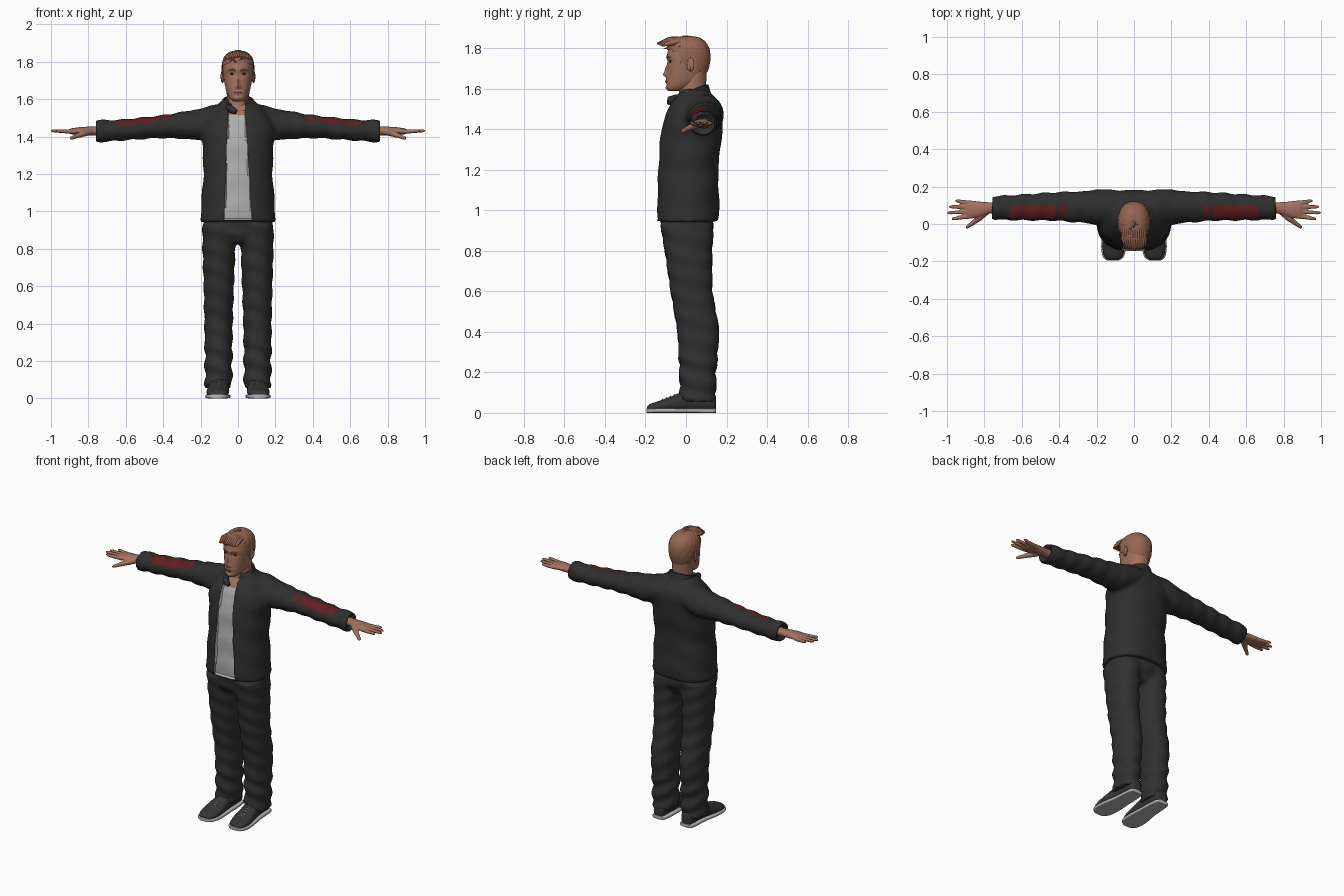
import bpy, bmesh, math, random
from mathutils import Vector, Matrix

if "Cube" in bpy.data.objects:
    bpy.data.objects.remove(bpy.data.objects["Cube"])

random.seed(4)


def mat(name, r, g, b):
    m = bpy.data.materials.new(name)
    m.diffuse_color = (r, g, b, 1)
    m.use_nodes = True
    m.node_tree.nodes["Principled BSDF"].inputs["Base Color"].default_value = m.diffuse_color
    return m


JACKET = mat("jacket charcoal", .028, .028, .029)
TROUSER = mat("trouser charcoal", .030, .030, .031)
SHIRT = mat("shirt grey", .42, .43, .42)
SKIN = mat("skin", .36, .165, .11)
LIP = mat("lip", .27, .10, .075)
HAIR = mat("hair", .30, .13, .08)
RED = mat("sleeve red", .13, .013, .014)
SHOE = mat("shoe dark", .035, .035, .037)
SOLE = mat("sole pale grey", .45, .45, .45)
EYE = mat("eye dark", .06, .045, .04)


def skin(bm, rings):
    """Bridge closed rings of points and cap both ends."""
    vs = [[bm.verts.new(p) for p in r] for r in rings]
    n = len(vs[0])
    for a, b in zip(vs, vs[1:]):
        for i in range(n):
            bm.faces.new((a[i], a[(i + 1) % n], b[(i + 1) % n], b[i]))
    bm.faces.new(vs[0][::-1])
    bm.faces.new(vs[-1])


def catmull(rows, k):
    out = []
    for i in range(len(rows) - 1):
        p = [rows[max(0, min(len(rows) - 1, i + j))] for j in (-1, 0, 1, 2)]
        for s in range(k):
            t = s / k
            out.append([.5 * (2 * b + (c - a) * t + (2 * a - 5 * b + 4 * c - d) * t * t
                              + (3 * b - a - 3 * c + d) * t ** 3) for a, b, c, d in zip(*p)])
    return out + [rows[-1]]


def loft(bm, rows, axis="z", n=32, k=1, e=2.0, side=1):
    """Rows are (position, centre a, radius a, centre b, radius b) along an axis."""
    rings = []
    for t, ca, ra, cb, rb in (catmull(rows, k) if k > 1 else rows):
        ring = []
        for i in range(n):
            th = 2 * math.pi * i / n
            c, s = math.cos(th), math.sin(th)
            a = ca + ra * math.copysign(abs(c) ** (2 / e), c)
            b = cb + rb * math.copysign(abs(s) ** (2 / e), s)
            x, y, z = {"z": (a, b, t), "x": (t, a, b), "y": (a, t, b)}[axis]
            ring.append((x * side, y, z))
        rings.append(ring)
    skin(bm, rings)


def tube(bm, pts, radii, n=8, side=1):
    pts = [Vector((p[0] * side, p[1], p[2])) for p in pts]
    rings = []
    for i, (p, r) in enumerate(zip(pts, radii)):
        d = (pts[min(i + 1, len(pts) - 1)] - pts[max(i - 1, 0)]).normalized()
        u = d.cross(Vector((0, .1, 1)) if abs(d.z) < .9 else Vector((1, 0, 0))).normalized()
        w = d.cross(u)
        rings.append([p + r * (math.cos(2 * math.pi * j / n) * u + math.sin(2 * math.pi * j / n) * w)
                      for j in range(n)])
    skin(bm, rings)


def ball(bm, c, s, rot=0):
    m = Matrix.Translation(c) @ Matrix.Rotation(rot, 4, "Z") @ Matrix.Diagonal((*s, 1))
    bmesh.ops.create_uvsphere(bm, u_segments=16, v_segments=10, radius=1, matrix=m)


def finish(name, bm, mats, voxel=0, smooth=0, edit=None, angle=50):
    bmesh.ops.recalc_face_normals(bm, faces=bm.faces)
    me = bpy.data.meshes.new(name)
    bm.to_mesh(me)
    bm.free()
    ob = bpy.data.objects.new(name, me)
    bpy.context.collection.objects.link(ob)
    bpy.ops.object.select_all(action="DESELECT")
    ob.select_set(True)
    bpy.context.view_layer.objects.active = ob
    if voxel:
        r = ob.modifiers.new("blend", "REMESH")
        r.mode, r.voxel_size = "VOXEL", voxel
        s = ob.modifiers.new("soften", "SMOOTH")
        s.factor, s.iterations = .5, smooth
        for m in ("blend", "soften"):
            bpy.ops.object.modifier_apply(modifier=m)
    for m in mats:
        ob.data.materials.append(m)
    if edit:
        b = bmesh.new()
        b.from_mesh(ob.data)
        b.normal_update()
        edit(b)
        b.to_mesh(ob.data)
        b.free()
    bpy.ops.object.shade_smooth_by_angle(angle=math.radians(angle))
    return ob


# Jacket: torso and sleeves blended, then opening and sleeve panels cut in
bm = bmesh.new()
loft(bm, [(.945, 0, .2, .008, .155), (1.05, 0, .196, .008, .156), (1.2, 0, .184, .008, .15),
          (1.35, 0, .19, .022, .153), (1.42, 0, .2, .031, .151), (1.48, 0, .19, .042, .142),
          (1.53, 0, .155, .048, .12), (1.57, 0, .115, .045, .088), (1.6, 0, .08, .04, .065)], e=2.3, n=48)
for s in (1, -1):
    loft(bm, [(.04, .09, .08, 1.5, .07), (.13, .09, .095, 1.485, .088), (.2, .09, .096, 1.465, .084),
              (.26, .09, .086, 1.462, .076), (.42, .094, .077, 1.452, .06), (.63, .088, .069, 1.434, .056),
              (.762, .086, .062, 1.428, .06), (.762, .086, .047, 1.428, .045),
              (.735, .086, .045, 1.428, .043)], "x", side=s)


def cut_jacket(b):
    for v in b.verts:
        x, y, z = v.co
        w = min(1, max(0, (abs(x) - .22) / .1))
        v.co += v.normal * (.003 * w * math.sin(abs(x) * 60 + y * 25)
                            + .002 * (1 - w) * math.sin(z * 38 + abs(x) * 20))
    planes = [((x * s, 0, 0), (1, 0, 0)) for s in (1, -1) for x in (.37, .4, .42, .66)]
    planes += [((0, y, 0), (0, 1, 0)) for y in (.03, .095)]
    planes += [((-.075, 0, .95), (.57, 0, -.02)), ((.075, 0, .95), (.57, 0, .035)), ((0, 0, 1.515), (0, 0, 1))]
    for co, no in planes:
        bmesh.ops.bisect_plane(b, geom=b.verts[:] + b.edges[:] + b.faces[:], dist=1e-5,
                               plane_co=co, plane_no=Vector(no).normalized())
    b.normal_update()
    for f in b.faces:
        x, y, z = f.calc_center_median()
        ax, h = abs(x), z - .95
        if y < .02 and -.075 + .035 * h < x < .075 - .061 * h and .955 < z < 1.6 and f.normal.y < -.1:
            f.material_index = 1 if z < 1.515 else 2
        elif .03 < y < .095 and f.normal.z > .3 and (.37 < ax < .4 or .42 < ax < .66):
            f.material_index = 3
    for v in b.verts:
        if all(f.material_index in (1, 2) for f in v.link_faces):
            v.co.y += .012


finish("jacket_and_shirt", bm, [JACKET, SHIRT, SKIN, RED], .011, 5, cut_jacket)

# Standing collar, open at the front
bm = bmesh.new()
rings = []
for i in range(33):
    a = math.radians(-152 + 304 * i / 32)
    f = (1 - math.cos(a)) / 2
    zt, zb = 1.622 - .05 * f, 1.555 - .035 * f
    rings.append([(r * math.sin(a), .03 + q * math.cos(a), z) for r, q, z in
                  ((.1, .1, zb), (.092, .09, (zt + zb) / 2), (.083, .08, zt), (.075, .07, zt), (.08, .07, zb))])
skin(bm, rings)
finish("collar", bm, [JACKET])
bm = bmesh.new()
tube(bm, [(-.055, -.045, 1.56), (-.035, -.075, 1.545), (-.01, -.083, 1.53)], [.014, .02, .012], 12)
finish("collar_flap", bm, [JACKET])

# Trousers
bm = bmesh.new()
loft(bm, [(.83, 0, .1, .005, .095), (.88, 0, .178, .005, .125), (.98, 0, .188, .005, .134)], e=2.3)
for s in (1, -1):
    loft(bm, [(.055, .105, .072, .058, .089), (.2, .104, .073, .058, .089), (.4, .104, .076, .062, .104),
              (.6, .103, .081, .027, .103), (.8, .102, .088, .012, .117), (.93, .097, .093, .005, .132)],
         e=2.2, side=s)


def fold(b):
    for v in b.verts:
        x, y, z = v.co
        if .07 < z < .95:
            w = .0055 if z < .28 else .0025
            v.co += v.normal * w * math.sin(z * 62 + x * 22 + y * 14)


finish("trousers", bm, [TROUSER], .011, 4, fold)

# Shoes, soles and laces
rows = [(.147, .1, .02, .045, .022), (.135, .1, .038, .055, .045), (.06, .1, .046, .062, .052),
        (0, .102, .049, .058, .052), (-.07, .106, .058, .044, .038), (-.13, .109, .059, .033, .027),
        (-.175, .111, .047, .026, .019), (-.192, .112, .024, .022, .01)]
shoe, sole, lace = bmesh.new(), bmesh.new(), bmesh.new()
for s in (1, -1):
    loft(shoe, rows, "y", k=4, e=2.3, side=s)
    loft(sole, [(y * 1.015, c, r + .007, .011, .011) for y, c, r, _, _ in rows], "y", k=4, e=5, side=s)
    for i in range(5):
        y = -.035 - .02 * i
        z = .1 + (y + .02) * .36
        for d in (.012, -.012):
            tube(lace, [(.078, y - d, z - .012), (.105, y, z + .002), (.132, y + d, z - .012)], [.003] * 3, 6, s)
finish("shoes", shoe, [SHOE])
finish("soles", sole, [SOLE])
finish("laces", lace, [SOLE])

# Hands with fingers and thumb
bm = bmesh.new()
for s in (1, -1):
    loft(bm, [(.71, .086, .03, 1.43, .027), (.77, .086, .03, 1.43, .024), (.805, .081, .037, 1.43, .023),
              (.85, .077, .046, 1.43, .02), (.89, .077, .048, 1.428, .016), (.905, .077, .042, 1.427, .01)],
         "x", 24, side=s)
    for y, y2, tip in ((.04, .028, .975), (.066, .06, .999), (.091, .092, .99), (.114, .124, .955)):
        tube(bm, [(.87, y, 1.427), (.92, (y * 2 + y2) / 3, 1.428), (tip - .012, y2, 1.431), (tip, y2, 1.431)],
             [.012, .0115, .009, .005], 10, s)
    tube(bm, [(.79, .065, 1.425), (.83, .03, 1.415), (.865, .003, 1.402), (.89, -.015, 1.392), (.898, -.02, 1.389)],
         [.018, .017, .012, .01, .005], 10, s)
finish("hands", bm, [SKIN], .0045, 2)

# Neck
bm = bmesh.new()
loft(bm, [(1.5, 0, .075, .03, .075), (1.56, 0, .062, .03, .068), (1.62, 0, .06, .035, .064),
          (1.69, 0, .062, .045, .058)], k=3)
finish("neck", bm, [SKIN])

# Head with sculpted face, ears
head = [(1.588, 0, .024, -.055, .03), (1.603, 0, .043, -.042, .054), (1.635, 0, .06, -.014, .083),
        (1.68, 0, .071, .002, .096), (1.72, 0, .078, .01, .101), (1.76, 0, .081, .011, .104),
        (1.8, 0, .077, .011, .097), (1.83, 0, .061, .011, .076), (1.848, 0, .036, .012, .045),
        (1.853, 0, .008, .013, .01)]
bumps = [(0, 1.67, .011, .011, -.017), (0, 1.695, .008, .022, -.012), (.012, 1.664, .006, .006, -.006),
         (-.012, 1.664, .006, .006, -.006), (.032, 1.735, .015, .01, .009), (-.032, 1.735, .015, .01, .009),
         (0, 1.758, .04, .008, -.004), (0, 1.636, .02, .008, -.005), (0, 1.621, .022, .005, .004),
         (0, 1.605, .018, .01, -.005)]
bm = bmesh.new()
loft(bm, head, n=80, k=7, e=2.2)
for v in bm.verts:
    if v.co.y < 0:
        x, y, z = v.co
        v.co.y += sum(d * math.exp(-((x - bx) / sx) ** 2 - ((z - bz) / sz) ** 2) for bx, bz, sx, sz, d in bumps)
for s in (1, -1):
    ball(bm, (.083 * s, .022, 1.72), (.008, .02, .034), -.35 * s)
    ball(bm, (.086 * s, .014, 1.705), (.005, .009, .014), -.35 * s)
finish("head", bm, [SKIN])

# Eyes, brows, lips
eyes, brows, lips = bmesh.new(), bmesh.new(), bmesh.new()
for s in (1, -1):
    ball(eyes, (.032 * s, -.077, 1.735), (.011, .007, .0055))
    tube(brows, [(.014, -.095, 1.753), (.032, -.091, 1.759), (.052, -.077, 1.753)], [.003, .004, .002], 8, s)
tube(lips, [(-.024, -.092, 1.636), (-.01, -.1, 1.637), (.01, -.1, 1.637), (.024, -.092, 1.636)],
     [.001, .005, .005, .001])
finish("eyes", eyes, [EYE])
finish("brows", brows, [HAIR])
finish("lips", lips, [LIP])

# Hair: cap trimmed along a hairline, swept tufts and a front quiff
line = [(-.2, 1.79), (-.07, 1.79), (-.035, 1.775), (-.025, 1.725), (.005, 1.72), (.012, 1.752),
        (.045, 1.75), (.055, 1.69), (.2, 1.66)]


def hairline(y):
    for (a, za), (b, zb) in zip(line, line[1:]):
        if a <= y <= b:
            return za + (zb - za) * (y - a) / (b - a)
    return 1.7


bm = bmesh.new()
loft(bm, [(z + max(0, z - 1.76) * .07, c, r + .006, d, q + .006) for z, c, r, d, q in head], n=80, k=7, e=2.2)
bmesh.ops.delete(bm, geom=[f for f in bm.faces if f.calc_center_median().z < hairline(f.calc_center_median().y)],
                 context="FACES")
for v in bm.verts:
    v.co.x *= 1 + .012 * math.sin(v.co.y * 190 + v.co.z * 120)
for i in range(110):
    r, t = math.sqrt(random.random()) * .93, random.uniform(0, 2 * math.pi)
    x, y = .078 * r * math.cos(t), .013 + .1 * r * math.sin(t)
    z = 1.765 + .091 * math.sqrt(1 - r * r)
    l, j = random.uniform(.02, .035), random.uniform(-.012, .012)
    tube(bm, [(x * .97, y + .01, z - .004), (x + j * .4, y - l * .5, z + .003), (x + j, y - l, z - .002)],
         [.005, .005, .001], 6)
for i in range(11):
    x = -.055 + .011 * i
    f = 1 - (x / .075) ** 2
    tube(bm, [(x * .9, -.03, 1.82 + .026 * f), (x, -.08, 1.812 + .03 * f),
              (x + .006, -.1 - .04 * f + random.uniform(-.004, .004), 1.805 + .018 * f)], [.012, .015, .004], 8)
finish("hair", bm, [HAIR])
